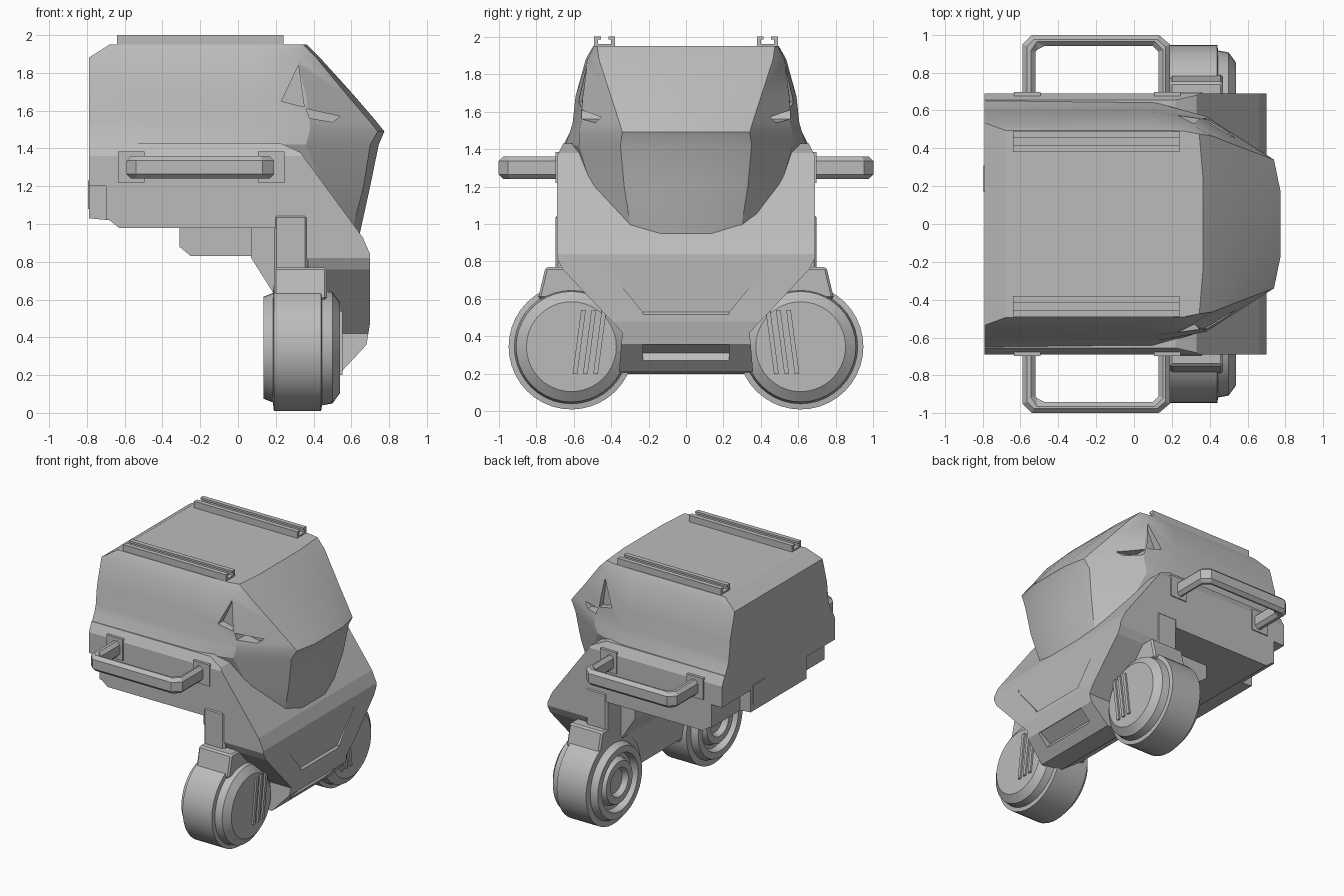
import bpy, bmesh, math
from mathutils import Vector

cube = bpy.data.objects.get("Cube")
if cube:
    bpy.data.objects.remove(cube, do_unlink=True)

grey = bpy.data.materials.new("light grey")
grey.use_nodes = True
grey.diffuse_color = (0.5, 0.5, 0.5, 1)
grey.node_tree.nodes["Principled BSDF"].inputs["Base Color"].default_value = grey.diffuse_color


def activate(ob):
    bpy.ops.object.select_all(action="DESELECT")
    ob.select_set(True)
    bpy.context.view_layer.objects.active = ob


def smooth(ob, angle):
    activate(ob)
    bpy.ops.object.shade_smooth_by_angle(angle=math.radians(angle))


def finish(name, bm):
    """Turn a bmesh into a named, coloured object."""
    bmesh.ops.recalc_face_normals(bm, faces=bm.faces)
    mesh = bpy.data.meshes.new(name)
    bm.to_mesh(mesh)
    bm.free()
    mesh.materials.append(grey)
    ob = bpy.data.objects.new(name, mesh)
    bpy.context.collection.objects.link(ob)
    return ob


def prism(name, pts, axis, lo, hi, bevel=0):
    """Extrude a 2D outline along an axis from lo to hi."""
    place = {"x": lambda a, b, t: (t, a, b),
             "y": lambda a, b, t: (a, t, b),
             "z": lambda a, b, t: (a, b, t)}[axis]
    bm = bmesh.new()
    face = bm.faces.new([bm.verts.new(place(a, b, lo)) for a, b in pts])
    out = bmesh.ops.extrude_face_region(bm, geom=[face])
    verts = [v for v in out["geom"] if isinstance(v, bmesh.types.BMVert)]
    bmesh.ops.translate(bm, verts=verts, vec=Vector(place(0, 0, hi - lo)))
    bmesh.ops.recalc_face_normals(bm, faces=bm.faces)
    if bevel:
        edges = [e for e in bm.edges if e.calc_face_angle(0) > 0.9]
        bmesh.ops.bevel(bm, geom=edges, offset=bevel, segments=1, affect="EDGES")
    return finish(name, bm)


def box(name, x, y, z, bevel=0):
    return prism(name, [(x[0], y[0]), (x[1], y[0]), (x[1], y[1]), (x[0], y[1])],
                 "z", z[0], z[1], bevel)


def combine(ob, tool, operation):
    """Apply a boolean and remove the helper shape."""
    mod = ob.modifiers.new("shape", "BOOLEAN")
    mod.object, mod.operation, mod.solver = tool, operation, "EXACT"
    activate(ob)
    bpy.ops.object.modifier_apply(modifier=mod.name)
    bpy.data.objects.remove(tool, do_unlink=True)


def mirrored(half):
    return half + [(-a, b) for a, b in reversed(half)]


# Body shell: side outline trimmed by the front outline
body = prism("body_shell", [
    (-.79, 1.03), (-.79, 1.43), (.22, 1.43), (.33, 1.38), (.66, .93), (.70, .84),
    (.70, .48), (.68, .36), (.54, .21), (.44, .21), (.35, .75), (.35, .98),
    (-.63, .98), (-.68, 1.02)], "y", -.8, .8)
front_outline = mirrored([(.36, .19), (.34, .42), (.66, .76), (.69, .82), (.69, 1.36), (.65, 1.44)])
combine(body, prism("trim", front_outline, "x", -1, 1), "INTERSECT")

# Stepped rear corners beside the middle of the back
for s in (-1, 1):
    corner = box("corner_cutter", (-.9, -.70), sorted((s * .34, s * .8)), (.9, 1.2))
    combine(body, corner, "DIFFERENCE")

# Shallow sloping panel on the chest
panel = prism("panel_cutter", [(.685, .53), (.73, .49), (.73, .8), (.70, .8)], "y", -.5, .5)
combine(panel, prism("trim", mirrored([(.23, .4), (.23, .53), (.42, .76), (.42, .9)]),
                     "x", .5, .9), "INTERSECT")
combine(body, panel, "DIFFERENCE")

# Opening in the slanted lower lip
slot = prism("slot_cutter", [(.57, .31), (.61, .25), (.71, .33), (.66, .37)], "y", -.23, .23)
combine(body, slot, "DIFFERENCE")

# Chest core between the wheels
core = prism("chest_core", [(.07, .82), (.07, 1), (.42, 1), (.52, .22), (.40, .20),
                            (.23, .32), (.19, .63)], "y", -.8, .8)
combine(core, prism("trim", mirrored([(.34, .19), (.33, .4), (.52, .62), (.52, 1.1)]), "x", -1, 1),
        "INTERSECT")

# Head hull: stacked half-outlines, each listed rear to nose
levels = [
    (.95, [(.10, .30), (.20, .42), (.50, .41), (.60, .29), (.645, .14)]),
    (1.2, [(.05, .50), (.15, .54), (.44, .505), (.665, .33), (.70, .16)]),
    (1.42, [(-.79, .655), (.10, .645), (.36, .57), (.70, .35), (.745, .17)]),
    (1.49, [(-.79, .62), (.10, .62), (.38, .57), (.74, .34), (.775, .17)]),
    (1.54, [(-.79, .605), (.10, .605), (.38, .56), (.70, .355), (.735, .18)]),
    (1.68, [(-.79, .59), (.10, .59), (.36, .55), (.58, .40), (.615, .2)]),
    (1.88, [(-.79, .535), (.10, .535), (.31, .525), (.415, .465), (.435, .23)]),
    (1.95, [(-.68, .495), (.10, .495), (.26, .492), (.345, .475), (.365, .24)]),
]
bm = bmesh.new()
rings = [[bm.verts.new((x, y, z)) for x, y in half + [(x, -y) for x, y in reversed(half)]]
         for z, half in levels]
for low, high in zip(rings, rings[1:]):
    for i in range(len(low)):
        j = (i + 1) % len(low)
        bm.faces.new((low[i], low[j], high[j], high[i]))
bm.faces.new(rings[0])
bm.faces.new(rings[-1])
head = finish("head_hull", bm)

# Triangular side vents and the slits in front of them
for s in (-1, 1):
    vent = prism("vent_cutter", [(.23, 1.65), (.32, 1.84), (.35, 1.62)], "y", s * .51, s * .8)
    combine(head, vent, "DIFFERENCE")
    slit = prism("slit_cutter", [(.36, 1.61), (.54, 1.57), (.5, 1.54), (.38, 1.56)],
                 "y", s * .44, s * .8)
    combine(head, slit, "DIFFERENCE")
smooth(head, 22)

# Battery under the body, and rear service cover
prism("battery_box", [(-.31, .93), (-.31, .88), (-.25, .83), (.1, .83), (.1, .99), (-.31, .99)],
      "y", -.42, .42)
box("rear_cover", (-.795, -.785), (.17, .31), (1.08, 1.23))

# Slotted roof rails
rail = mirrored([(.055, 1.94), (.055, 2), (.02, 2), (.02, 1.985), (.035, 1.985), (.035, 1.962)])
for s, side in ((-1, "front"), (1, "rear")):
    prism(side + "_roof_rail", [(y + s * .435, z) for y, z in rail], "x", -.64, .24)

# Carry handles with mounting pads
loop = [(-.59, .67), (-.59, .95), (-.54, 1), (.13, 1), (.19, .95), (.19, .67),
        (.13, .67), (.13, .91), (.10, .94), (-.50, .94), (-.52, .91), (-.52, .67)]
for s, side in ((-1, "front"), (1, "rear")):
    prism(side + "_handle", [(x, s * y) for x, y in loop], "z", 1.24, 1.36, .024)
    for i, x in enumerate((-.565, .175)):
        box(f"{side}_handle_pad_{i}", (x - .07, x + .07),
            sorted((s * .67, s * .698)), (1.22, 1.385))


def lathe(name, profile, centre, steps=40):
    """Spin an (x, radius) profile about the x axis."""
    bm = bmesh.new()
    verts = [bm.verts.new((x, 0, r)) for x, r in profile]
    edges = [bm.edges.new(pair) for pair in zip(verts, verts[1:])]
    bmesh.ops.spin(bm, geom=verts + edges, cent=(0, 0, 0), axis=(1, 0, 0),
                   angle=math.tau, steps=steps)
    bmesh.ops.remove_doubles(bm, verts=bm.verts, dist=.0005)
    bmesh.ops.translate(bm, verts=bm.verts, vec=centre)
    smooth(finish(name, bm), 30)


# Wheels, brackets and cover slats
wheel = [(.18, 0), (.18, .09), (.14, .11), (.14, .16), (.19, .18), (.19, .21), (.135, .22),
         (.135, .27), (.185, .29), (.19, .335), (.44, .335), (.445, .305), (.50, .295),
         (.54, .24), (.54, 0)]
for s, side in ((-1, "front"), (1, "rear")):
    lathe(side + "_wheel", wheel, Vector((0, s * .612, .345)))
    box(side + "_wheel_bracket", (.19, .37), sorted((s * .46, s * .697)), (.72, 1.05), .015)
    prism(side + "_wheel_mount", [(s * .48, .6), (s * .79, .6), (s * .75, .77), (s * .48, .77)],
          "x", .19, .47, .012)
    # Axle linking the wheel to the chest core
    box(side + "_axle_block", (.24, .46), sorted((s * .25, s * .5)), (.3, .5))
    for i in range(3):
        y = .47 + .055 * i
        prism(f"{side}_wheel_slat_{i}", [(s * y, .2), (s * (y + .025), .2),
              (s * (y - .02), .54), (s * (y - .045), .54)], "x", .53, .553)
